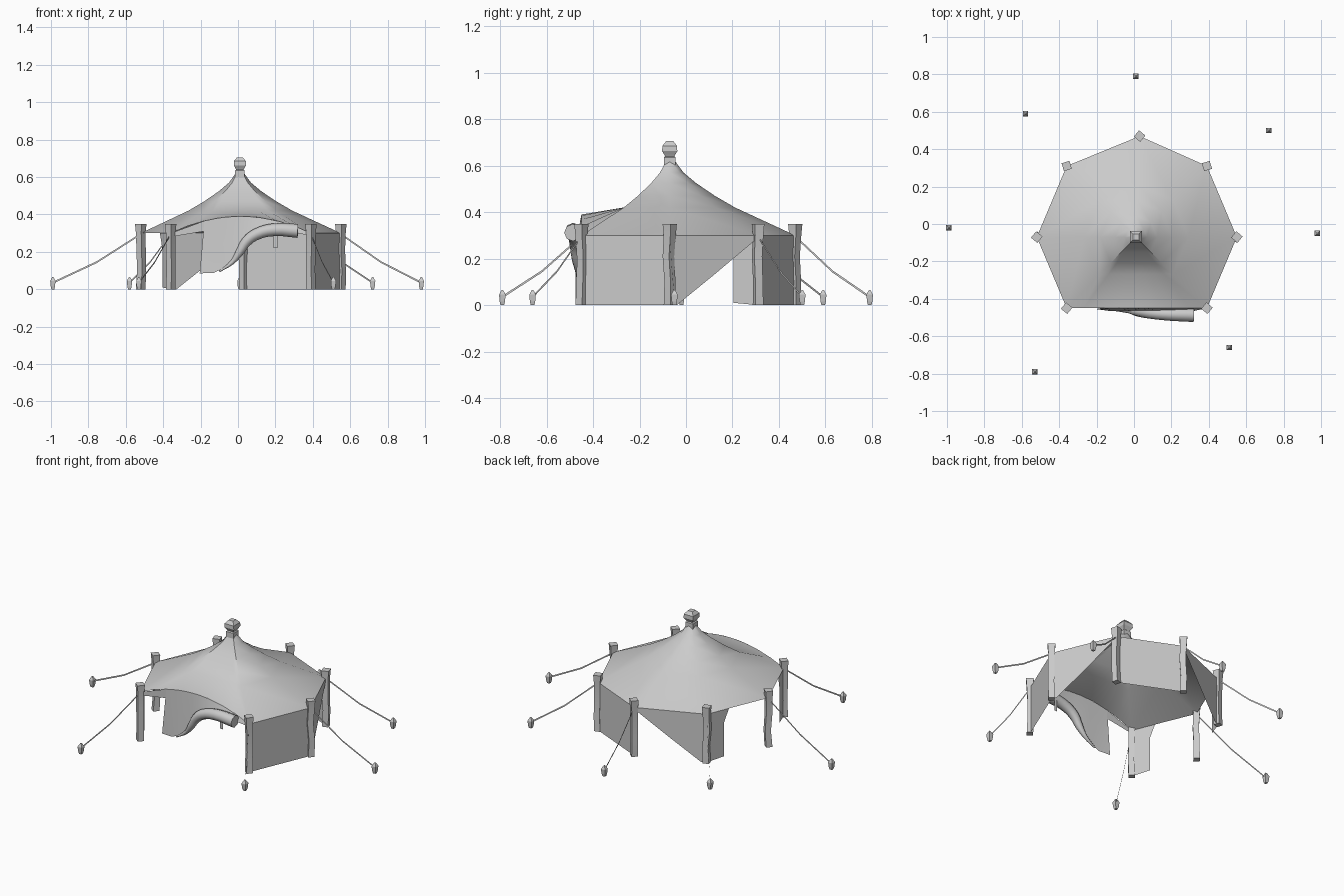
import bpy, math, random
from mathutils import Vector

if "Cube" in bpy.data.objects:
    bpy.data.objects.remove(bpy.data.objects["Cube"])

random.seed(3)
CX, CY, EAVE = 0.01, -0.07, 0.30

grey = bpy.data.materials.new("plain grey")
grey.diffuse_color = (0.6, 0.6, 0.6, 1)
grey.use_nodes = True
grey.node_tree.nodes["Principled BSDF"].inputs["Base Color"].default_value = grey.diffuse_color


def make(name, verts, faces, smooth=None):
    me = bpy.data.meshes.new(name)
    me.from_pydata([tuple(v) for v in verts], [], faces)
    me.update()
    ob = bpy.data.objects.new(name, me)
    bpy.context.collection.objects.link(ob)
    me.materials.append(grey)
    if smooth:
        bpy.ops.object.select_all(action='DESELECT')
        ob.select_set(True)
        bpy.context.view_layer.objects.active = ob
        bpy.ops.object.shade_smooth_by_angle(angle=math.radians(smooth))
    return ob


def lathe(name, profile, sides=4, turn=0.0, smooth=None):
    """profile: (x, y, z, radius) rings, capped at both ends"""
    verts, faces = [], []
    for x, y, z, r in profile:
        for i in range(sides):
            a = turn + math.tau * i / sides
            verts.append((x + r * math.cos(a), y + r * math.sin(a), z))
    for k in range(len(profile) - 1):
        for i in range(sides):
            j = (i + 1) % sides
            faces.append((k * sides + i, k * sides + j,
                          (k + 1) * sides + j, (k + 1) * sides + i))
    faces.append(tuple(reversed(range(sides))))
    faces.append(tuple(range(len(verts) - sides, len(verts))))
    return make(name, verts, faces, smooth)


# Post positions, with matching ground stakes
posts = {
    "back": ((0.03, 0.47), (0.01, 0.79)),
    "back_right": ((0.39, 0.31), (0.72, 0.50)),
    "right": ((0.55, -0.07), (0.98, -0.05)),
    "front_right": ((0.39, -0.45), (0.51, -0.66)),
    "front_left": ((-0.36, -0.45), (-0.53, -0.79)),
    "left": ((-0.52, -0.07), (-0.99, -0.02)),
    "back_left": ((-0.36, 0.31), (-0.58, 0.59)),
}


def arch(x):
    """Height of the raised front eave"""
    return EAVE + 0.09 * max(0, 1 - ((x - 0.015) / 0.375) ** 2)


# Posts, stakes and flat guy ropes
for name, ((px, py), (sx, sy)) in posts.items():
    turn = 0.3 + math.pi / 4 if name in ("back_right", "back_left") else 0.1
    rings = []
    for z, r in ((0, .026), (.10, .024), (.21, .025), (.30, .026), (.35, .031)):
        j = 0.006 if 0 < z < 0.3 else 0
        rings.append((px + random.uniform(-j, j), py + random.uniform(-j, j), z, r))
    lathe(name + "_post", rings, 4, turn, 40)
    lathe(name + "_stake", [(sx, sy, 0, .011), (sx, sy, .015, .016), (sx, sy, .045, .020),
                            (sx, sy, .066, .004)], 4, math.pi / 4)
    a, b = Vector((px, py, .295)), Vector((sx, sy, .035))
    mid = a.lerp(b, 0.5) - Vector((0, 0, .02))
    path = (a, mid, b)
    h = Vector((0, 0, .005))
    make(name + "_guy_rope", [p - h for p in path] + [p + h for p in path],
         [(0, 1, 4, 3), (1, 2, 5, 4)])

# Roof: concave profile swept to the eave points, front edge arched
P = {k: v[0] for k, v in posts.items()}
eave = [(*P[k], EAVE) for k in ("back_left", "left", "front_left")]
eave += [(x, -0.45, arch(x)) for x in (-.27, -.18, -.08, .01, .10, .20, .30)]
eave += [(*P[k], EAVE) for k in ("front_right", "right", "back_right", "back")]
n = len(eave)
levels = ((0.035, .625), (0.11, .57), (0.21, .525), (0.36, .47), (0.52, .42))
verts = [(CX + (x - CX) * t, CY + (y - CY) * t, z) for t, z in levels for x, y, _ in eave]
verts += eave
faces = [(k * n + i, (k + 1) * n + i, (k + 1) * n + (i + 1) % n, k * n + (i + 1) % n)
         for k in range(len(levels)) for i in range(n)]
faces.append(tuple(range(n)))
make("roof", verts, faces, 40)

# Finial on the peak
lathe("finial", [(CX, CY, z, r) for z, r in
                 ((.60, .036), (.635, .036), (.64, .028), (.648, .034), (.662, .046),
                  (.685, .045), (.705, .022))], 4, math.pi / 4)


# Side walls: outline given as (fraction along the side, height)
def wall(name, a, b, outline):
    pts = [Vector((*P[a], 0)).lerp(Vector((*P[b], 0)), u) + Vector((0, 0, z))
           for u, z in outline]
    make(name, pts, [tuple(range(len(pts)))])


full = [(0, 0), (1, 0), (1, EAVE), (0, EAVE)]
lifted = [(0, 0), (.08, 0), (.5, .13), (1, EAVE - .01), (1, EAVE), (0, EAVE)]
strip = [(0, 0), (.28, .01), (.28, .22), (.36, EAVE), (0, EAVE)]
wall("back_right_wall", "back", "back_right", full)
wall("right_front_wall", "right", "front_right", full)
wall("right_lifted_wall", "right", "back_right", lifted)
wall("back_lifted_wall", "back_left", "back", lifted)
wall("left_back_curtain", "back_left", "left", strip)
wall("left_front_curtain", "front_left", "left", strip)

# Front valance and hanging door flap: (top x, bottom x, bottom y, bottom z)
cols = [(-.36, -.36, -.45, .28), (-.18, -.18, -.45, .31), (-.18, -.205, -.455, .085),
        (-.11, -.13, -.465, .088), (-.06, -.06, -.465, .12), (0, 0, -.465, .19),
        (.05, .05, -.465, .26), (.12, .12, -.468, .30), (.22, .22, -.47, .31),
        (.32, .32, -.465, .30), (.39, .39, -.45, .285)]
verts, faces = [], []
for tx, bx, by, bz in cols:
    top, bot = Vector((tx, -.45, arch(tx))), Vector((bx, by, bz))
    verts += [top, top.lerp(bot, .5), bot]
for i in range(len(cols) - 1):
    if i == 1:      # slit where the flap leaves the valance
        continue
    for k in range(2):
        a = i * 3 + k
        faces.append((a, a + 1, a + 4, a + 3))
make("front_flap", verts, faces, 40)

# Rolled-up part of the door flap
cu = bpy.data.curves.new("door_roll", 'CURVE')
cu.dimensions = '3D'
cu.bevel_depth, cu.bevel_resolution = 1.0, 2
cu.use_fill_caps = True
cu.resolution_u = 3
path = [(-.10, -.462, .095, .004), (-.03, -.465, .145, .012), (.01, -.47, .20, .022),
        (.045, -.472, .255, .028), (.10, -.477, .295, .031), (.19, -.483, .318, .034),
        (.32, -.487, .312, .037)]
sp = cu.splines.new('BEZIER')
sp.bezier_points.add(len(path) - 1)
for bp, (x, y, z, r) in zip(sp.bezier_points, path):
    bp.co, bp.radius = (x, y, z), r
    bp.handle_left_type = bp.handle_right_type = 'AUTO'
cu.materials.append(grey)
bpy.context.collection.objects.link(bpy.data.objects.new("door_roll", cu))

# Tie strap hanging below the roll
make("tie_strap", [(.19, -.45, .22), (.21, -.45, .22), (.21, -.45, .31), (.19, -.45, .31)],
     [(0, 1, 2, 3)])
